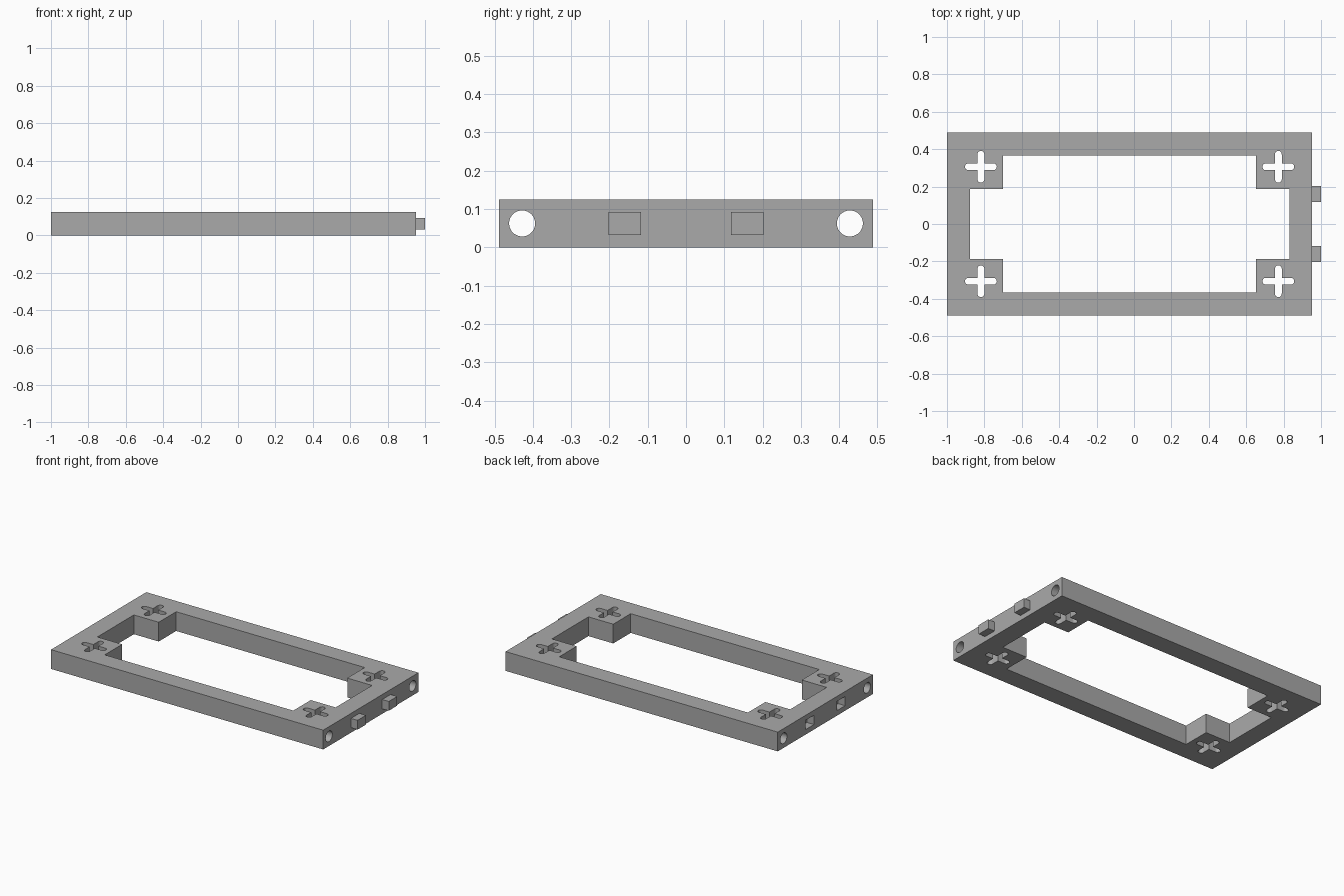
import bpy, bmesh
from math import pi, sin, cos
from mathutils import Matrix, Vector

cube = bpy.data.objects.get("Cube")
if cube:
    bpy.data.objects.remove(cube, do_unlink=True)

# Overall sizes
LEFT, RIGHT, HALF_Y, HEIGHT = -1.0, 0.953, 0.488, 0.125
MID_X, MID_Z = (LEFT + RIGHT) / 2, HEIGHT / 2
WALL, POST_X, POST_Y = 0.122, 0.30, 0.301

grey = bpy.data.materials.new("plain grey")
grey.use_nodes = True
colour = (0.4, 0.4, 0.4, 1)
grey.diffuse_color = colour
grey.node_tree.nodes["Principled BSDF"].inputs["Base Color"].default_value = colour


def prism(name, outline, start, end, matrix=Matrix()):
    """Extrude a counter-clockwise outline along z, then place it."""
    bm = bmesh.new()
    face = bm.faces.new([bm.verts.new((x, y, start)) for x, y in outline])
    ext = bmesh.ops.extrude_face_region(bm, geom=[face])
    tops = [v for v in ext["geom"] if isinstance(v, bmesh.types.BMVert)]
    bmesh.ops.translate(bm, verts=tops, vec=Vector((0, 0, end - start)))
    bmesh.ops.recalc_face_normals(bm, faces=bm.faces)
    bmesh.ops.transform(bm, matrix=matrix, verts=bm.verts)
    mesh = bpy.data.meshes.new(name)
    bm.to_mesh(mesh)
    bm.free()
    mesh.materials.append(grey)
    obj = bpy.data.objects.new(name, mesh)
    bpy.context.collection.objects.link(obj)
    return obj


def rectangle(x0, x1, y0, y1):
    return [(x0, y0), (x1, y0), (x1, y1), (x0, y1)]


def arc(cx, cy, r, a0, a1, steps):
    angles = [a0 + (a1 - a0) * i / steps for i in range(steps + 1)]
    return [(cx + r * cos(a), cy + r * sin(a)) for a in angles]


def combine(target, other, operation):
    other.hide_render = True
    mod = target.modifiers.new(other.name, "BOOLEAN")
    mod.operation, mod.solver, mod.object = operation, "EXACT", other
    bpy.context.view_layer.objects.active = target
    bpy.ops.object.modifier_apply(modifier=mod.name)
    bpy.data.objects.remove(other, do_unlink=True)


# Outer slab
frame = prism("frame", rectangle(LEFT, RIGHT, -HALF_Y, HALF_Y), 0, HEIGHT)

# Central opening that leaves a square post in each corner
half_x = RIGHT - MID_X
ix, iy = half_x - WALL, HALF_Y - WALL
px, py = half_x - POST_X, HALF_Y - POST_Y
quarter = [(ix, py), (px, py), (px, iy)]
opening = []
for sx, sy in ((1, 1), (-1, 1), (-1, -1), (1, -1)):
    pts = [(MID_X + sx * x, sy * y) for x, y in quarter]
    opening += pts if sx * sy > 0 else pts[::-1]
combine(frame, prism("opening", opening, -0.1, HEIGHT + 0.1), "DIFFERENCE")

# Cross-shaped slots with rounded ends
slot_r, slot_reach = 0.0185, 0.085
cross = []
for k in range(4):
    arm = arc(slot_reach - slot_r, 0, slot_r, -pi / 2, pi / 2, 10) + [(slot_r, slot_r)]
    turn = Matrix.Rotation(k * pi / 2, 2)
    cross += [tuple(turn @ Vector(p)) for p in arm]
for sx in (-1, 1):
    for sy in (-1, 1):
        place = Matrix.Translation((MID_X + sx * 0.795, sy * 0.306, 0))
        combine(frame, prism("cross_slot", cross, -0.1, HEIGHT + 0.1, place), "DIFFERENCE")

# Round bores running the whole length of both rails; local z becomes x
along_x = Matrix(((0, 0, 1, 0), (1, 0, 0, 0), (0, 1, 0, 0), (0, 0, 0, 1)))
for side in (-1, 1):
    circle = arc(side * 0.428, MID_Z, 0.034, 0, 2 * pi, 40)[:-1]
    combine(frame, prism("bore", circle, LEFT - 0.1, RIGHT + 0.1, along_x), "DIFFERENCE")

# Blind sockets at one end and matching pegs at the other
for side in (-1, 1):
    y = side * 0.16
    block = rectangle(y - 0.043, y + 0.043, MID_Z - 0.03, MID_Z + 0.03)
    combine(frame, prism("socket", block, LEFT - 0.1, LEFT + 0.05, along_x), "DIFFERENCE")
    combine(frame, prism("peg", block, RIGHT - 0.03, 1.0, along_x), "UNION")

# Smooth bores and slot ends, sharp edges elsewhere
bpy.ops.object.select_all(action="DESELECT")
frame.select_set(True)
bpy.context.view_layer.objects.active = frame
bpy.ops.object.shade_smooth_by_angle(angle=pi / 6)
